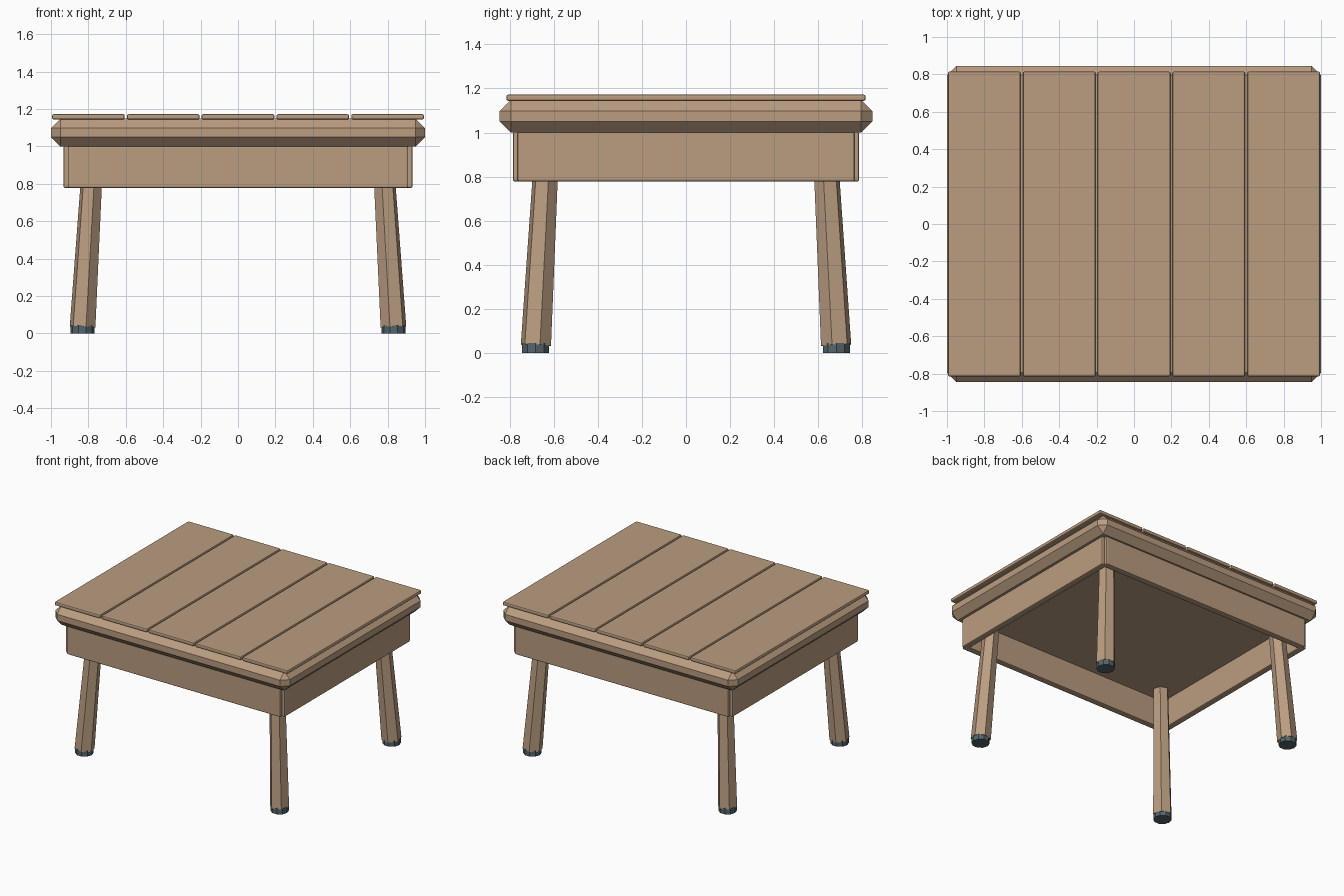
import bpy, bmesh, math
from mathutils import Matrix, Vector

if "Cube" in bpy.data.objects:
    bpy.data.objects.remove(bpy.data.objects["Cube"])


def make_material(name, rgb):
    mat = bpy.data.materials.new(name)
    mat.diffuse_color = (*rgb, 1)
    mat.use_nodes = True
    mat.node_tree.nodes["Principled BSDF"].inputs["Base Color"].default_value = mat.diffuse_color
    return mat


wood = make_material("oak wood", (0.49, 0.335, 0.217))
rubber = make_material("slate rubber", (0.09, 0.13, 0.148))


def finish(name, bm, mat):
    mesh = bpy.data.meshes.new(name)
    bm.to_mesh(mesh)
    bm.free()
    mesh.materials.append(mat)
    obj = bpy.data.objects.new(name, mesh)
    bpy.context.collection.objects.link(obj)
    return obj


def box(name, center, size, bevel, segments=1):
    bm = bmesh.new()
    bmesh.ops.create_cube(bm, size=1)
    bmesh.ops.scale(bm, vec=size, verts=bm.verts)
    bmesh.ops.translate(bm, vec=center, verts=bm.verts)
    bmesh.ops.bevel(bm, geom=bm.edges[:], offset=bevel, segments=segments,
                    profile=0.5, affect='EDGES')
    return finish(name, bm, wood)


def rod(name, bottom, top, r_bottom, r_top, sides, spin, mat):
    # prism between two points, with one corner pointing along the spin angle
    bottom, top = Vector(bottom), Vector(top)
    axis = top - bottom
    tilt = Vector((0, 0, 1)).rotation_difference(axis).to_matrix().to_4x4()
    matrix = (Matrix.Translation((bottom + top) / 2) @ tilt
              @ Matrix.Rotation(spin, 4, 'Z'))
    bm = bmesh.new()
    bmesh.ops.create_cone(bm, cap_ends=True, segments=sides, radius1=r_bottom,
                          radius2=r_top, depth=axis.length)
    # the primitive starts its first corner on +y, so turn it to +x
    bmesh.ops.rotate(bm, verts=bm.verts,
                     matrix=Matrix.Rotation(-math.pi / 2, 3, 'Z'))
    bmesh.ops.transform(bm, matrix=matrix, verts=bm.verts)
    return finish(name, bm, mat)


# Chamfered table top slab
box("table_top", (0, 0, 1.074), (2.0, 1.69, 0.148), 0.05)

# Five surface planks
for i in range(5):
    box(f"plank_{i + 1}", ((i - 2) * 0.4, 0, 1.158), (0.388, 1.63, 0.028),
        0.008, 2)

# Apron boards: each ends inside the middle of its neighbour
for side, label in ((-1, "front"), (1, "back")):
    box(f"apron_{label}", (0, side * 0.76, 0.89), (1.82, 0.05, 0.224), 0.008, 2)
for side, label in ((-1, "left"), (1, "right")):
    box(f"apron_{label}", (side * 0.908, 0, 0.89), (0.05, 1.53, 0.224), 0.008, 2)

# Splayed six-sided legs with rubber feet
for sx, xname in ((-1, "left"), (1, "right")):
    for sy, yname in ((-1, "front"), (1, "back")):
        diagonal = math.atan2(sy, sx)
        rod(f"leg_{yname}_{xname}", (sx * 0.831, sy * 0.681, 0.035),
            (sx * 0.772, sy * 0.627, 1.01), 0.071, 0.056, 6, diagonal, wood)
        rod(f"foot_{yname}_{xname}", (sx * 0.832, sy * 0.682, 0),
            (sx * 0.832, sy * 0.682, 0.045), 0.064, 0.064, 10, 0, rubber)
